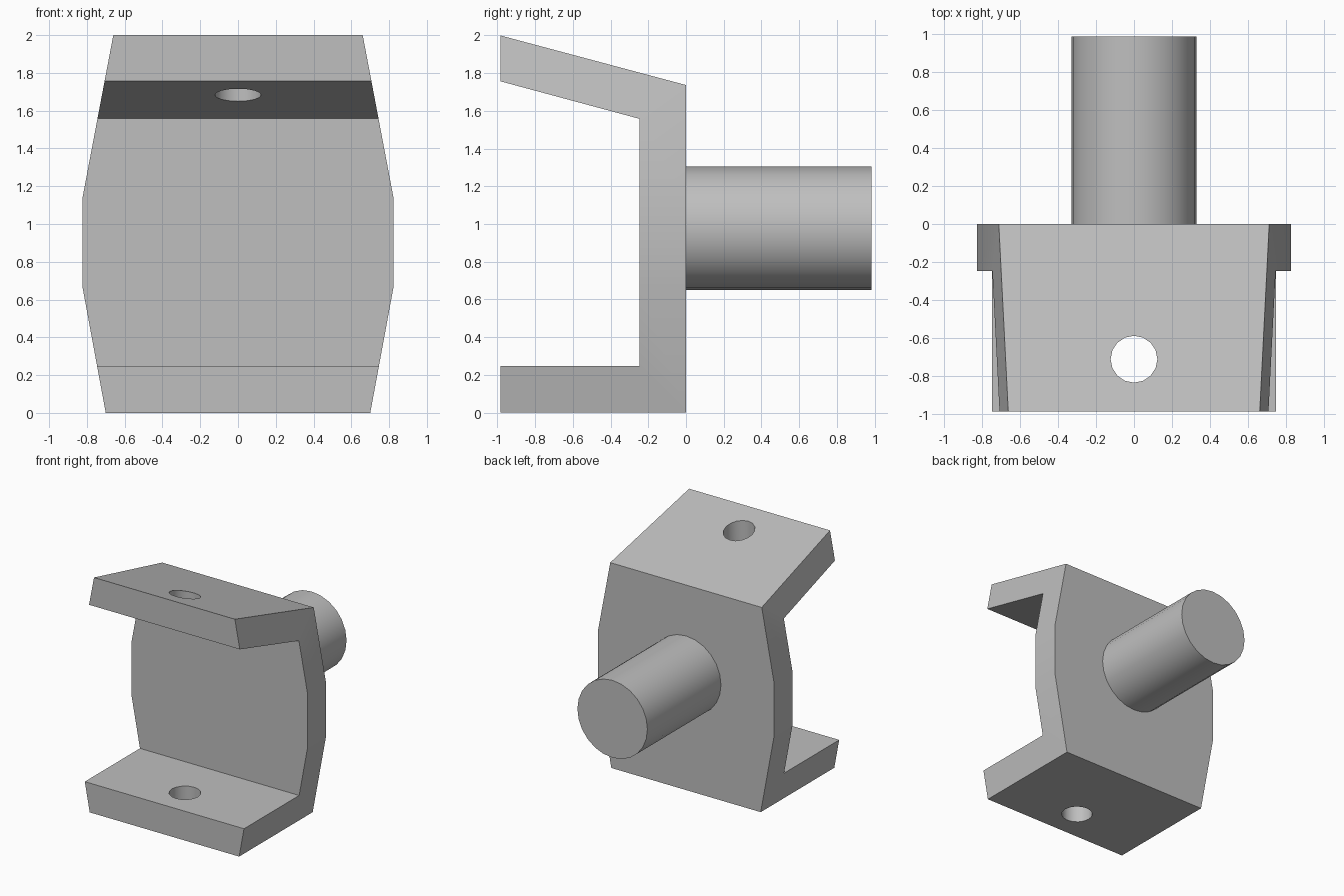
import bpy, bmesh, math
from mathutils import Matrix

cube = bpy.data.objects.get("Cube")
if cube:
    bpy.data.objects.remove(cube, do_unlink=True)

grey = bpy.data.materials.new("plain grey")
grey.use_nodes = True
colour = (0.52, 0.52, 0.52, 1)
grey.diffuse_color = colour
grey.node_tree.nodes["Principled BSDF"].inputs["Base Color"].default_value = colour


def add_object(name, bm):
    bmesh.ops.recalc_face_normals(bm, faces=bm.faces)
    mesh = bpy.data.meshes.new(name)
    bm.to_mesh(mesh)
    bm.free()
    mesh.materials.append(grey)
    obj = bpy.data.objects.new(name, mesh)
    bpy.context.collection.objects.link(obj)
    return obj


def prism(name, points, sweep):
    bm = bmesh.new()
    face = bm.faces.new([bm.verts.new(p) for p in points])
    swept = bmesh.ops.extrude_face_region(bm, geom=[face])["geom"]
    bmesh.ops.translate(bm, vec=sweep, verts=[v for v in swept if isinstance(v, bmesh.types.BMVert)])
    return add_object(name, bm)


def cylinder(name, radius, length, centre, sides, tilt=0):
    bm = bmesh.new()
    bmesh.ops.create_cone(bm, cap_ends=True, segments=sides, radius1=radius, radius2=radius, depth=length,
                          matrix=Matrix.Translation(centre) @ Matrix.Rotation(tilt, 4, "X"))
    return add_object(name, bm)


def select(obj):
    bpy.ops.object.select_all(action="DESELECT")
    obj.select_set(True)
    bpy.context.view_layer.objects.active = obj


def cut(target, tool, operation):
    tool.hide_render = True
    mod = target.modifiers.new("cut", "BOOLEAN")
    mod.operation = operation
    mod.solver = "EXACT"
    mod.object = tool
    select(target)
    bpy.ops.object.modifier_apply(modifier=mod.name)
    bpy.data.objects.remove(tool, do_unlink=True)


def smooth(obj):
    select(obj)
    bpy.ops.object.shade_smooth_by_angle(angle=math.radians(30))


# Bracket: side profile with a level lower arm and a raised upper arm
side = [(0, 0), (0, 1.737), (-0.985, 2), (-0.985, 1.757), (-0.247, 1.558),
        (-0.247, 0.248), (-0.985, 0.248), (-0.985, 0)]
bracket = prism("bracket", [(-1, y, z) for y, z in side], (2, 0, 0))

# Trim the flanks to the tapered front outline
half = [(0.7, -0.001), (0.824, 0.67), (0.824, 1.135), (0.66, 2.001)]
outline = half + [(-x, z) for x, z in reversed(half)]
cut(bracket, prism("flank_trim", [(x, -1.5, z) for x, z in outline], (0, 3, 0)), "INTERSECT")

# Vertical pin hole through both arms
cut(bracket, cylinder("pin_hole", 0.123, 4, (0, -0.71, 1), 16), "DIFFERENCE")
smooth(bracket)

# Round stem at the back
stem = cylinder("stem", 0.328, 0.985, (0, 0.4925, 0.978), 24, math.pi / 2)
smooth(stem)
